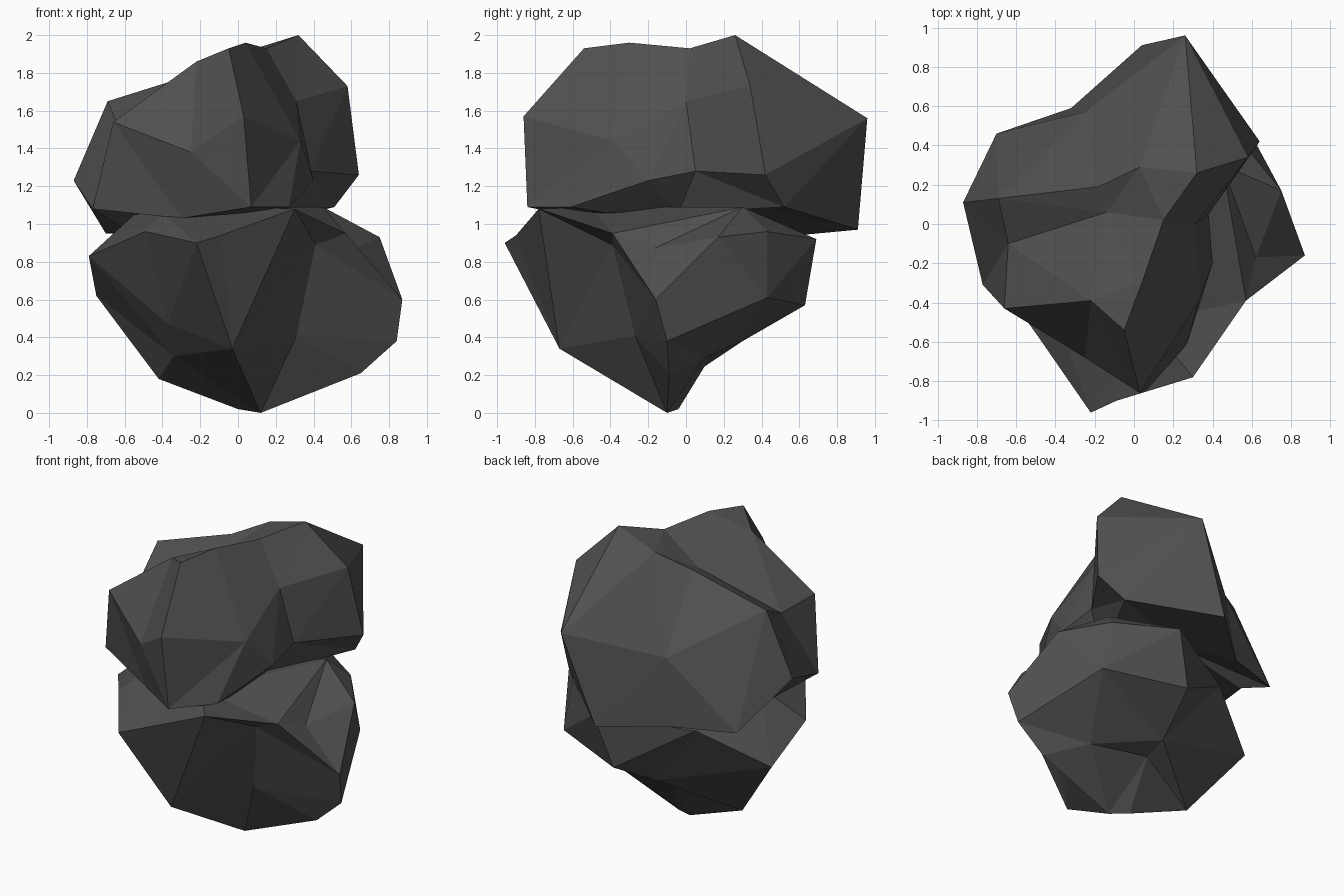
import bpy, bmesh
from mathutils import Vector


def boulder(name, centre, corners):
    """Faceted rock: corners are joined as a hull on a sphere, then pushed to their real distance."""
    c = Vector(centre)
    bm = bmesh.new()
    reach = {}
    for p in corners:
        d = Vector(p) - c
        reach[bm.verts.new(d.normalized())] = d.length
    bmesh.ops.convex_hull(bm, input=list(bm.verts))
    for v in bm.verts:
        v.co = c + v.co * reach[v]
    bmesh.ops.recalc_face_normals(bm, faces=list(bm.faces))
    mesh = bpy.data.meshes.new(name)
    bm.to_mesh(mesh)
    bm.free()
    ob = bpy.data.objects.new(name, mesh)
    bpy.context.collection.objects.link(ob)
    mat = bpy.data.materials.get("dark stone") or bpy.data.materials.new("dark stone")
    mat.diffuse_color = (0.08, 0.08, 0.08, 1)
    mesh.materials.append(mat)
    return ob


# Upper rock: crown, flanks, recessed underside
boulder("upper_rock", (-0.02, 0.08, 1.42), [
    (0.32, 0.26, 2.0), (0.04, -0.3, 1.96), (-0.05, -0.54, 1.93), (0.15, 0.02, 1.93),
    (0.03, 0.29, 1.91), (-0.18, 0.19, 1.81), (-0.14, 0.06, 1.76), (-0.22, -0.39, 1.86),
    (-0.69, 0.13, 1.65), (-0.64, -0.10, 1.53), (-0.66, -0.43, 1.54), (-0.87, 0.11, 1.23),
    (-0.25, -0.68, 1.38), (0.03, -0.86, 1.57), (0.07, -0.84, 1.09), (0.27, -0.61, 1.09),
    (0.33, -0.39, 1.44), (0.40, -0.2, 1.23), (0.38, 0.05, 1.28), (0.31, 0.0, 1.65),
    (0.58, 0.34, 1.73), (0.64, 0.42, 1.26), (0.51, 0.52, 1.09), (0.26, 0.96, 1.56),
    (0.04, 0.91, 0.97), (-0.25, 0.57, 1.38), (-0.32, 0.59, 0.94), (-0.70, 0.46, 0.95),
    (-0.58, 0.32, 0.96), (-0.77, -0.31, 1.08), (-0.3, -0.55, 1.03), (0.24, -0.43, 1.06),
    (0.22, -0.04, 1.06), (-0.15, 0.25, 1.12),
])

# Lower rock: ledge rim, belly, foot, hidden top
boulder("lower_rock", (0.05, -0.08, 0.8), [
    (-0.22, -0.96, 0.90), (-0.09, -0.9, 0.94), (0.30, -0.78, 1.08), (0.57, -0.39, 0.95),
    (0.41, -0.39, 0.89), (0.87, -0.16, 0.60), (0.62, -0.17, 0.87), (0.84, -0.10, 0.38),
    (0.75, 0.17, 0.93), (0.45, 0.30, 1.09), (0.54, 0.43, 0.96), (0.61, 0.43, 0.61),
    (0.21, 0.69, 0.92), (0.10, 0.63, 0.57), (0.02, 0.30, 0.38), (0.43, 0.10, 0.29),
    (0.02, 0.15, 0.33), (0.65, -0.09, 0.21), (0.31, -0.27, 0.41), (-0.03, -0.67, 0.34),
    (0.12, -0.10, 0.0), (0.0, -0.04, 0.02), (-0.42, 0.0, 0.18), (-0.34, -0.25, 0.30),
    (-0.37, -0.42, 0.47), (-0.75, 0.16, 0.62), (-0.79, -0.15, 0.83), (-0.49, -0.57, 0.96),
    (-0.40, -0.45, 1.06), (-0.35, 0.40, 0.85), (-0.55, 0.0, 1.05), (0.07, -0.5, 1.09),
    (0.0, 0.1, 1.06),
])
